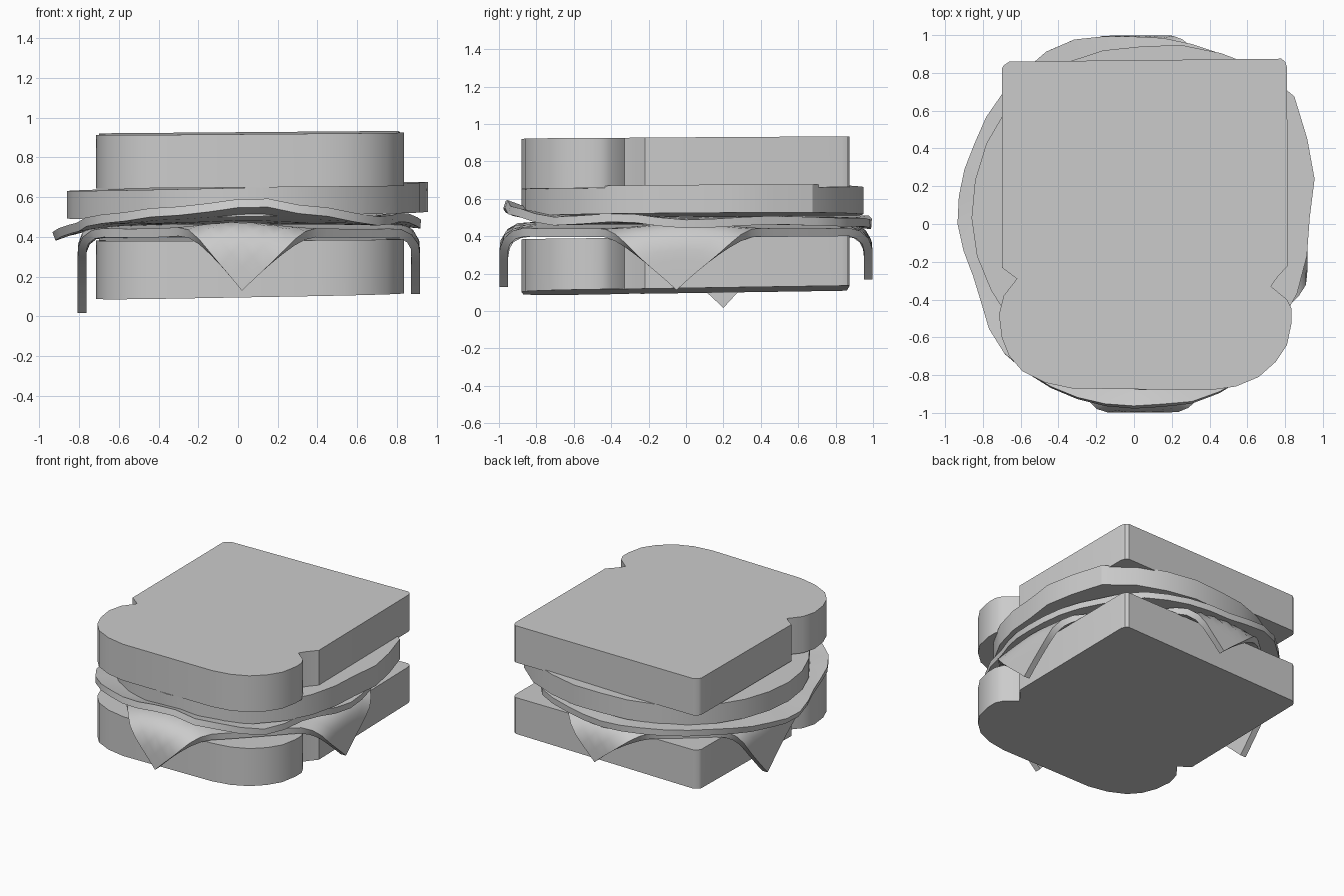
import bpy, bmesh
from math import sin, cos, pi, radians, exp

if "Cube" in bpy.data.objects:
    bpy.data.objects.remove(bpy.data.objects["Cube"])


def finish(name, bm, thickness=0):
    bmesh.ops.recalc_face_normals(bm, faces=bm.faces[:])
    me = bpy.data.meshes.new(name)
    bm.to_mesh(me)
    bm.free()
    ob = bpy.data.objects.new(name, me)
    bpy.context.collection.objects.link(ob)
    bpy.ops.object.select_all(action='DESELECT')
    ob.select_set(True)
    bpy.context.view_layer.objects.active = ob
    if thickness:
        m = ob.modifiers.new("thickness", 'SOLIDIFY')
        m.thickness = thickness
        m.offset = 0
        bpy.ops.object.modifier_apply(modifier=m.name)
    bpy.ops.object.shade_smooth_by_angle(angle=radians(32))
    return ob


def slab(name, outline, bottom, top):
    """Extruded outline whose bottom and top are height functions."""
    bm = bmesh.new()
    lo = [bm.verts.new((x, y, bottom(x, y))) for x, y in outline]
    hi = [bm.verts.new((x, y, top(x, y))) for x, y in outline]
    n = len(lo)
    bm.faces.new(lo)
    bm.faces.new(hi)
    for i in range(n):
        j = (i + 1) % n
        bm.faces.new((lo[i], lo[j], hi[j], hi[i]))
    return finish(name, bm)


def around(keys, deg):
    """Periodic smooth interpolation of (angle, value...) keys."""
    deg %= 360
    ks = keys + [(keys[0][0] + 360,) + keys[0][1:]]
    for a, b in zip(ks, ks[1:]):
        if a[0] <= deg <= b[0]:
            t = (deg - a[0]) / (b[0] - a[0])
            t = t * t * (3 - 2 * t)
            return [p + (q - p) * t for p, q in zip(a[1:], b[1:])]


# Bread slices: square back, two rounded lobes at the front
bread = [(-.70, .82), (-.69, .84), (-.66, .86), (.78, .875), (.80, .86), (.81, .83),
         (.815, -.22), (.76, -.28), (.725, -.33), (.81, -.40), (.835, -.45),
         (.835, -.52), (.81, -.64), (.75, -.73), (.66, -.81), (.54, -.86),
         (.40, -.88), (-.33, -.87), (-.47, -.84), (-.59, -.78), (-.66, -.70),
         (-.70, -.60), (-.715, -.48), (-.69, -.38), (-.62, -.29), (-.70, -.23)]
slab("bottom_bread", bread, lambda x, y: .108 + .018 * x + .015 * y,
     lambda x, y: .39 + .005 * x + .01 * y)
slab("top_bread", bread, lambda x, y: .652 + .008 * x + .004 * y,
     lambda x, y: .922 + .008 * x + .006 * y)

# Thick round filling, slightly tilted
rim = [(0, .89), (20, .96), (42, 1.04), (65, .97), (90, .91), (135, .92), (180, .90),
       (215, .88), (270, .91), (315, .93)]
disc = []
for i in range(28):
    a = 360 * i / 28
    r = around(rim, a)[0]
    disc.append((.04 + r * cos(radians(a)), .03 + r * sin(radians(a))))
slab("round_filling", disc, lambda x, y: .507 + .018 * x + .006 * y,
     lambda x, y: .652 + .024 * x + .006 * y)

# Wavy thin slice: (angle, radius, rim height)
wave = [(0, .92, .465), (30, .93, .485), (55, 1.02, .475), (72, 1.0, .475), (90, .99, .46),
        (112, 1.03, .49), (135, .98, .47), (155, .94, .43), (176, .93, .40),
        (200, .89, .44), (225, .97, .49), (250, .97, .53), (276, .97, .575),
        (293, 1.0, .53), (315, 1.0, .48), (337, .90, .50)]
bm = bmesh.new()
N = 40
centre = bm.verts.new((0, 0, .485))
prev = None
for f in (.45, .75, .9, 1):
    ring = []
    for i in range(N):
        a = 360 * i / N
        r, z = around(wave, a)
        ring.append(bm.verts.new((f * r * cos(radians(a)), f * r * sin(radians(a)),
                                  .485 + (z - .485) * f ** 5)))
    for i in range(N):
        j = (i + 1) % N
        if prev:
            bm.faces.new((prev[i], ring[i], ring[j], prev[j]))
        else:
            bm.faces.new((centre, ring[i], ring[j]))
    prev = ring
finish("wavy_slice", bm, .045)


# Cheese: a square turned 45 degrees, its corners folded over the bread edges
def fold(v, low, high, rad):
    edge = high if v > 0 else low
    e = abs(v) - edge
    if e <= 0:
        return v, 0
    if e < rad * pi / 2:
        out, down = rad * sin(e / rad), rad * (1 - cos(e / rad))
    else:
        out, down = rad, rad + e - rad * pi / 2
    return (edge + out) * (1 if v > 0 else -1), down


front, right, back, left = (.02, -1.25), (1.19, -.05), (.05, 1.21), (-1.16, .20)
bm = bmesh.new()
M = 22
grid = []
for i in range(M + 1):
    row = []
    u = i / M
    for j in range(M + 1):
        v = j / M
        px, py = [(1 - u) * (1 - v) * front[k] + u * (1 - v) * right[k]
                  + u * v * back[k] + (1 - u) * v * left[k] for k in (0, 1)]
        x, dx = fold(px, .68, .79, .105)
        y, dy = fold(py, .86, .86, .115)
        bump = .035 * exp(-(min(abs(px), abs(py)) / .25) ** 2)
        row.append(bm.verts.new((x, y, .418 + bump - dx - dy)))
    grid.append(row)
for i in range(M):
    for j in range(M):
        bm.faces.new((grid[i][j], grid[i + 1][j], grid[i + 1][j + 1], grid[i][j + 1]))
finish("cheese_slice", bm, .045)
